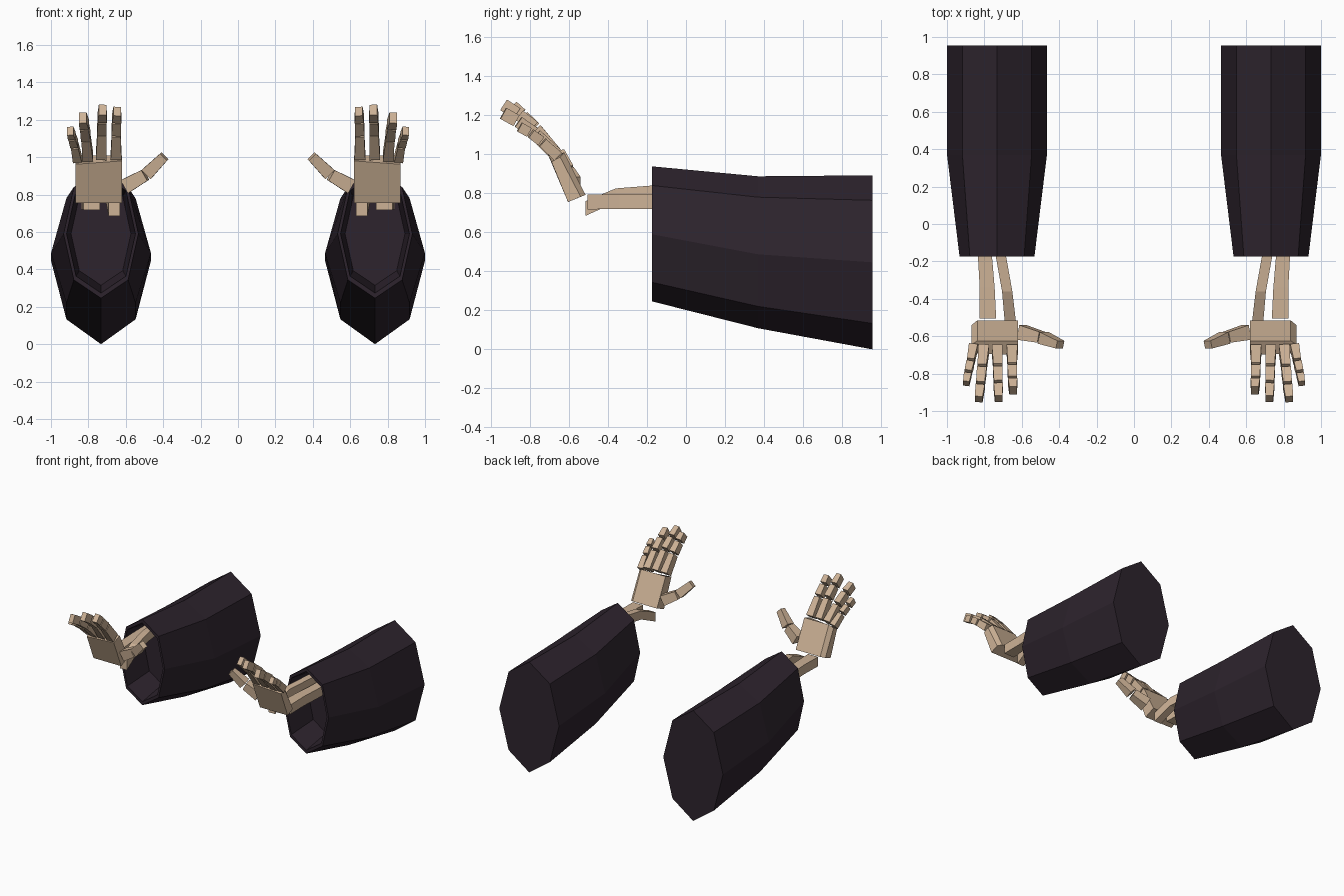
import bpy, bmesh
from mathutils import Vector

if "Cube" in bpy.data.objects:
    bpy.data.objects.remove(bpy.data.objects["Cube"])


def material(name, rgb):
    m = bpy.data.materials.new(name)
    m.diffuse_color = (*rgb, 1)
    m.use_nodes = True
    m.node_tree.nodes["Principled BSDF"].inputs["Base Color"].default_value = m.diffuse_color
    return m


CLOTH = material("dark plum cloth", (0.026, 0.017, 0.026))
BONE = material("pale bone", (0.61, 0.445, 0.305))


def finish(name, bm, mat):
    """Turn a right-hand part into an object mirrored to the left."""
    bmesh.ops.recalc_face_normals(bm, faces=bm.faces)
    me = bpy.data.meshes.new(name)
    bm.to_mesh(me)
    bm.free()
    me.materials.append(mat)
    ob = bpy.data.objects.new(name, me)
    bpy.context.collection.objects.link(ob)
    mod = ob.modifiers.new("mirror", 'MIRROR')
    mod.use_mirror_merge = False
    return ob


def loft(bm, rings):
    """Skin a list of equal-length point rings and cap both ends."""
    vs = [[bm.verts.new(p) for p in r] for r in rings]
    n = len(vs[0])
    for a, b in zip(vs, vs[1:]):
        for i in range(n):
            j = (i + 1) % n
            bm.faces.new((a[i], a[j], b[j], b[i]))
    bm.faces.new(vs[0])
    bm.faces.new(vs[-1])


def square(c, d, side, w, t):
    """Rectangle around c, perpendicular to d; w along side, t across."""
    d = d.normalized()
    u = (side - d * side.dot(d)).normalized()
    v = d.cross(u)
    return [c + u * sx * w / 2 + v * sy * t / 2
            for sx, sy in ((-1, -1), (1, -1), (1, 1), (-1, 1))]


def digit(name, pts, widths, thick, side, gap=0.007):
    """Chain of separate tapering blocks along pts."""
    bm = bmesh.new()
    pts = [Vector(p) for p in pts]
    for i in range(len(pts) - 1):
        d = pts[i + 1] - pts[i]
        g = d.normalized() * gap
        end = pts[i + 1] - (g if i < len(pts) - 2 else g * 0)
        loft(bm, [square(pts[i] + g, d, side, widths[i], thick[i]),
                  square(end, d, side, widths[i + 1] * 0.92, thick[i + 1] * 0.95)])
    finish(name, bm, BONE)


# Sleeve: eight-sided, closed at the back, hollow cuff at the front
CX = 0.7325


def sleeve_ring(y, half, upper, zs, k=1.0):
    top, up, mid, low, bot = zs
    pts = [(0, top), (upper, up), (half, mid), (upper, low),
           (0, bot), (-upper, low), (-half, mid), (-upper, up)]
    return [(CX + x * k, y, mid + (z - mid) * k) for x, z in pts]


cuff = (0.20, 0.145, (0.938, 0.84, 0.59, 0.344, 0.246))
middle = (0.267, 0.185, (0.887, 0.78, 0.487, 0.22, 0.108))
back = (0.267, 0.185, (0.892, 0.764, 0.446, 0.133, 0.0))
bm = bmesh.new()
loft(bm, [sleeve_ring(0.955, *back), sleeve_ring(0.37, *middle),
          sleeve_ring(-0.175, *cuff), sleeve_ring(-0.175, *cuff, k=0.92),
          sleeve_ring(0.08, *cuff, k=0.8)])
finish("sleeve", bm, CLOTH)


# Forearm bones: (y, x centre, z centre, width, height) stations
def forearm(name, stations):
    bm = bmesh.new()
    loft(bm, [square(Vector((x, y, z)), Vector((0, 1, 0)), Vector((1, 0, 0)), w, h)
              for y, x, z, w, h in stations])
    finish(name, bm, BONE)


forearm("outer_forearm_bone", [(-0.505, 0.782, 0.755, 0.09, 0.075),
                               (-0.34, 0.785, 0.757, 0.08, 0.075),
                               (-0.17, 0.797, 0.757, 0.075, 0.075),
                               (0.09, 0.80, 0.757, 0.075, 0.075)])
forearm("inner_forearm_bone", [(-0.515, 0.662, 0.722, 0.06, 0.075),
                               (-0.36, 0.678, 0.79, 0.055, 0.07),
                               (-0.17, 0.712, 0.805, 0.055, 0.07),
                               (0.09, 0.735, 0.81, 0.055, 0.07)])

# Palm: slanted slab with the outer back corner trimmed
bm = bmesh.new()
xi, xo = 0.62, 0.868
loft(bm, [[(xi, -0.605, 0.755), (xo, -0.605, 0.755), (xo, -0.54, 0.782),
           (xo - 0.03, -0.515, 0.792), (xi, -0.515, 0.792)],
          [(xi, -0.70, 0.98), (xo, -0.69, 0.962), (xo, -0.645, 0.985),
           (xo - 0.03, -0.625, 1.01), (xi, -0.625, 1.01)]])
finish("palm", bm, BONE)

# Fingers and thumb
X = Vector((1, 0, 0))
W, T = (0.058, 0.052, 0.05, 0.044), (0.07, 0.066, 0.064, 0.068)
digit("index_finger", [(0.652, -0.667, 1.00), (0.651, -0.77, 1.13),
                       (0.649, -0.84, 1.20), (0.646, -0.89, 1.245)], W, T, X)
digit("middle_finger", [(0.731, -0.667, 1.00), (0.728, -0.775, 1.135),
                        (0.726, -0.86, 1.205), (0.724, -0.935, 1.253)], W, T, X)
digit("ring_finger", [(0.803, -0.662, 0.995), (0.813, -0.775, 1.105),
                      (0.822, -0.865, 1.17), (0.83, -0.937, 1.21)], W, T, X)
digit("little_finger", [(0.858, -0.653, 0.985), (0.874, -0.74, 1.065),
                        (0.888, -0.80, 1.11), (0.897, -0.853, 1.14)],
      [w * 0.82 for w in W], [t * 0.8 for t in T], X)
digit("thumb", [(0.607, -0.578, 0.842), (0.49, -0.607, 0.908), (0.395, -0.645, 1.003)],
      (0.08, 0.064, 0.046), (0.08, 0.068, 0.055), Vector((0, 1, 0)))
